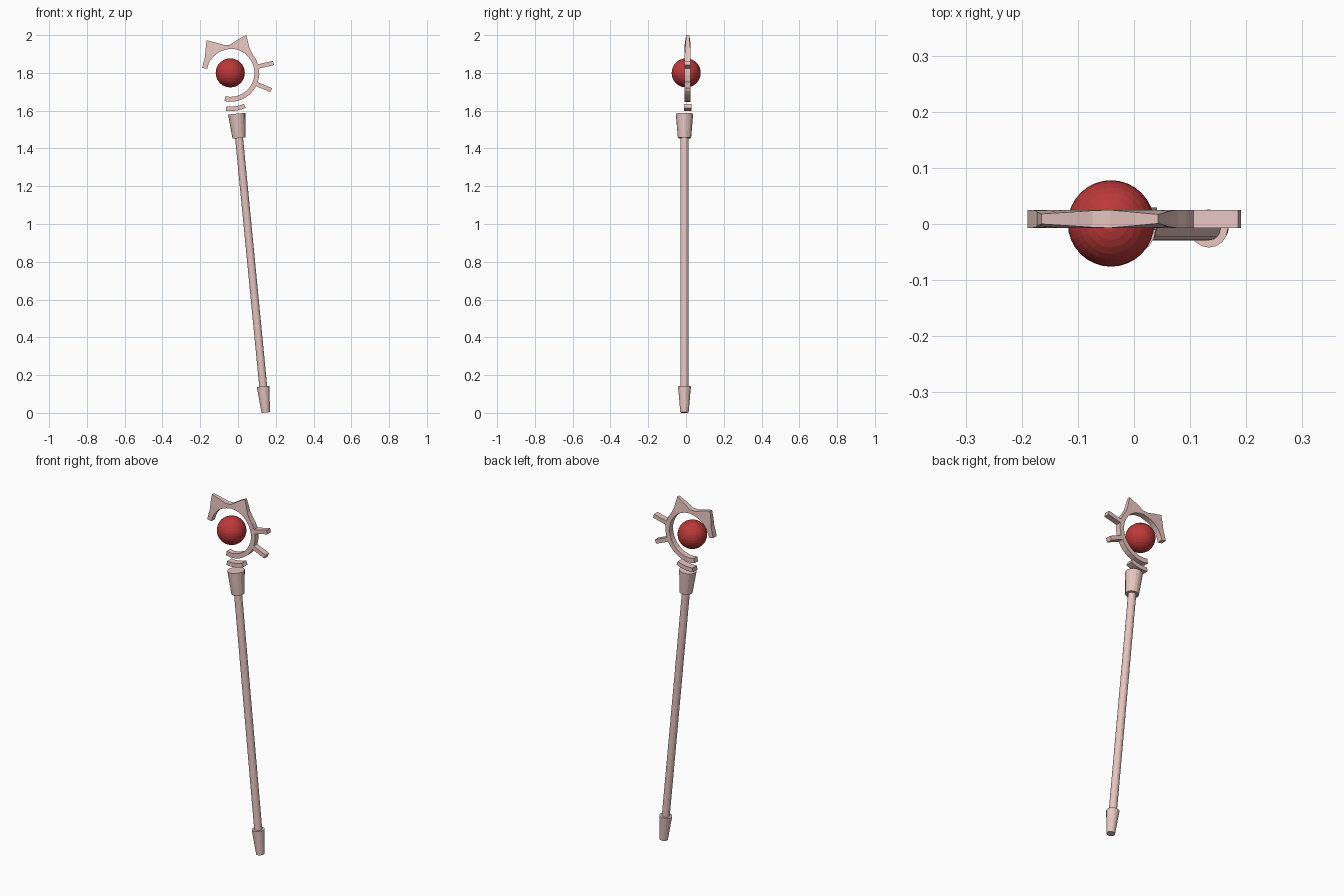
import bpy, bmesh, math
from mathutils import Vector

if "Cube" in bpy.data.objects:
    bpy.data.objects.remove(bpy.data.objects["Cube"])

def material(name, color):
    m = bpy.data.materials.new(name)
    m.diffuse_color = color
    m.use_nodes = True
    m.node_tree.nodes["Principled BSDF"].inputs["Base Color"].default_value = m.diffuse_color
    return m

PINK = material("pale_pink", (0.80, 0.56, 0.53, 1))
RED = material("deep_red", (0.50, 0.04, 0.04, 1))

SLOPE = 0.097                      # the staff leans towards -x
CX, CY, CZ = -0.04, 0.009, 1.80    # centre of the head ring

def axis_point(z):
    return Vector((0.147 - SLOPE * z, -0.008, z))

def make(name, bm, mat):
    bmesh.ops.recalc_face_normals(bm, faces=bm.faces[:])
    me = bpy.data.meshes.new(name)
    bm.to_mesh(me)
    bm.free()
    ob = bpy.data.objects.new(name, me)
    bpy.context.collection.objects.link(ob)
    me.materials.append(mat)
    return ob

def rod(name, z0, z1, r0, r1, sides=16):
    """Tapered cylinder along the leaning staff axis."""
    a, b = axis_point(z0), axis_point(z1)
    bm = bmesh.new()
    bmesh.ops.create_cone(bm, cap_ends=True, segments=sides,
                          radius1=r0, radius2=r1, depth=(b - a).length)
    ob = make(name, bm, PINK)
    ob.location = (a + b) / 2
    ob.rotation_euler = (0, -math.atan(SLOPE), 0)

def band(name, stations):
    """Loft (angle, inner r, outer r, inner half depth, outer half depth) round the head."""
    bm = bmesh.new()
    rings = []
    for ang, ri, ro, hi, ho in stations:
        c, s = math.cos(math.radians(ang)), math.sin(math.radians(ang))
        rings.append([bm.verts.new((CX + r * c, CY + y, CZ + r * s))
                      for r, y in ((ri, -hi), (ro, -ho), (ro, ho), (ri, hi))])
    for a, b in zip(rings, rings[1:]):
        for i in range(4):
            j = (i + 1) % 4
            bm.faces.new((a[i], a[j], b[j], b[i]))
    bm.faces.new(rings[0])
    bm.faces.new(rings[-1])
    make(name, bm, PINK)

# Staff
rod("foot_cap", 0.002, 0.14, 0.022, 0.034)
rod("shaft", 0.10, 1.50, 0.021, 0.021)
rod("head_socket", 1.455, 1.584, 0.035, 0.046)

# Open ring with two horns that thin out towards their tips
H = 0.016
horns = [(170, .152, H), (159, .153, H), (148, .159, .015), (136, .183, .012),
         (126, .213, .009), (115.5, .178, .012), (103, .152, .015), (91, .149, H),
         (77, .182, .012), (67.5, .2165, .008), (60, .187, .011), (51.6, .164, .014)]
stations = [(a, .125 if a > 100 else .128, r, H, h) for a, r, h in horns]
stations += [(a, .127, .153, H, H) for a in range(40, -103, -11)]
stations.append((-102, .126, .152, H, H))
band("horned_ring", stations)

# Short arc under the ring
band("lower_arc", [(263 + 6.1 * i, .179, .202, .02, .02) for i in range(6)])

# Two spokes on the right side of the ring
for i, (ang, length) in enumerate(((13, .234), (-23, .234))):
    bm = bmesh.new()
    bmesh.ops.create_cube(bm, size=1)
    bmesh.ops.scale(bm, vec=(length - .14, 2 * H, .023), verts=bm.verts)
    spoke = make(f"spoke_{i + 1}", bm, PINK)
    t, r = math.radians(ang), (length + .14) / 2
    spoke.location = (CX + r * math.cos(t), CY, CZ + r * math.sin(t))
    spoke.rotation_euler = (0, -t, 0)

# Floating orb
bm = bmesh.new()
bmesh.ops.create_uvsphere(bm, u_segments=32, v_segments=16, radius=.077)
make("orb", bm, RED).location = (CX - .001, .001, CZ)
